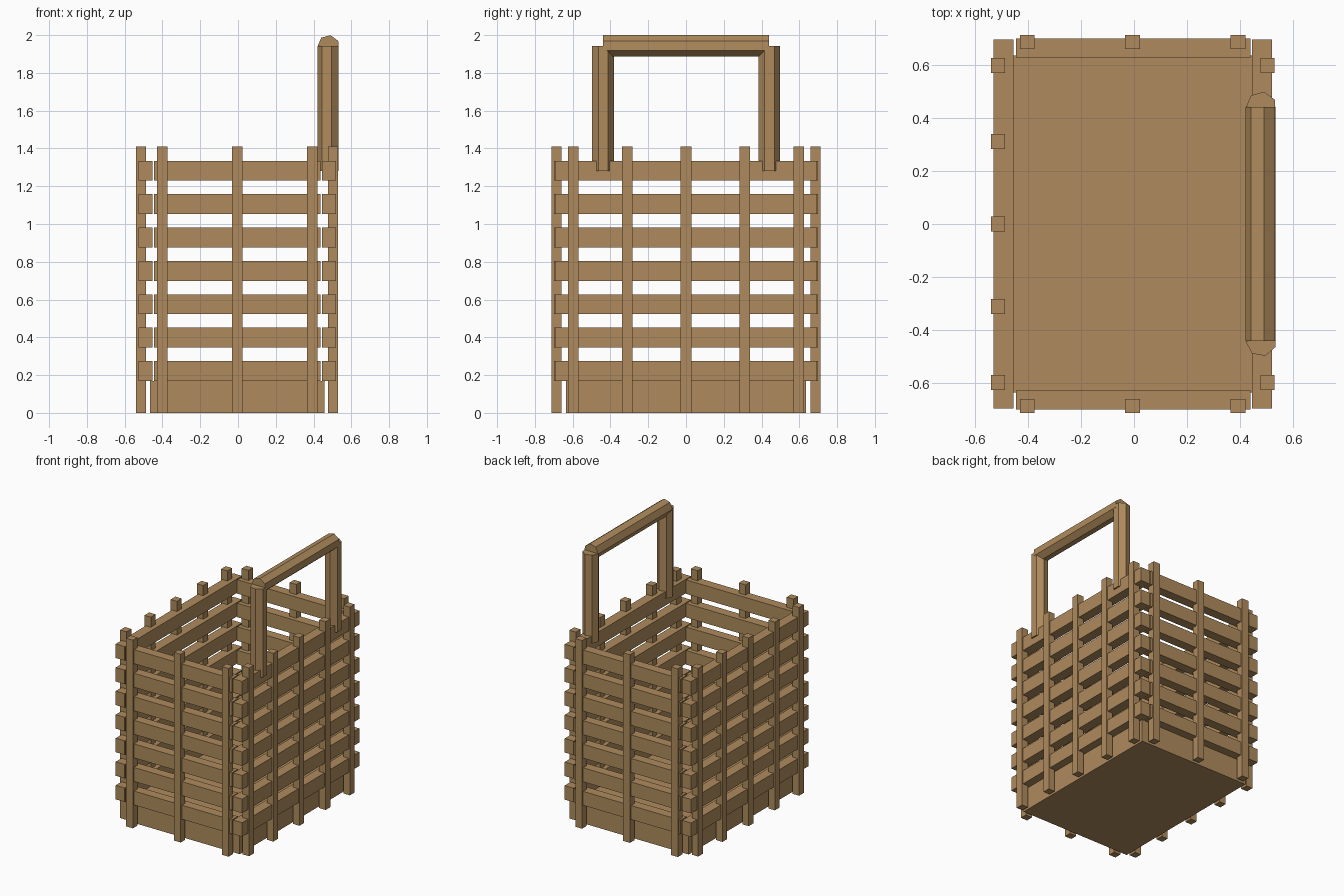
import bpy, math
from mathutils import Vector

if "Cube" in bpy.data.objects:
    bpy.data.objects.remove(bpy.data.objects["Cube"])

wood = bpy.data.materials.new("wood brown")
wood.diffuse_color = (0.43, 0.26, 0.11, 1)
wood.use_nodes = True
wood.node_tree.nodes["Principled BSDF"].inputs["Base Color"].default_value = wood.diffuse_color


def box(name, x0, x1, y0, y1, z0, z1):
    bpy.ops.mesh.primitive_cube_add(size=1, location=((x0 + x1) / 2, (y0 + y1) / 2, (z0 + z1) / 2))
    ob = bpy.context.object
    ob.name = name
    ob.scale = (x1 - x0, y1 - y0, z1 - z0)
    bpy.ops.object.transform_apply(location=False, rotation=False, scale=True)
    ob.data.materials.append(wood)


def bar(name, start, axis_u, axis_v, end, r=0.0585, sides=7, phase=28):
    """Seven-sided bar from start to end, its section drawn in axes u and v."""
    verts = []
    for p in (start, end):
        for i in range(sides):
            a = math.radians(phase + 360 * i / sides)
            verts.append(Vector(p) + r * (math.cos(a) * Vector(axis_u) + math.sin(a) * Vector(axis_v)))
    faces = [(i, (i + 1) % sides, (i + 1) % sides + sides, i + sides) for i in range(sides)]
    faces += [tuple(reversed(range(sides))), tuple(range(sides, 2 * sides))]
    # u x v pointing against the bar's direction means the winding must flip
    if Vector(axis_u).cross(Vector(axis_v)).dot(Vector(end) - Vector(start)) < 0:
        faces = [tuple(reversed(f)) for f in faces]
    me = bpy.data.meshes.new(name)
    me.from_pydata(verts, [], faces)
    me.materials.append(wood)
    bpy.context.collection.objects.link(bpy.data.objects.new(name, me))


# solid base
box("base", -0.467, 0.459, -0.635, 0.635, 0, 0.17)

# seven rows of horizontal slats on all four sides
for i in range(7):
    z0 = 0.17 + 0.1765 * i
    z1 = z0 + 0.105
    box("front_slat", -0.445, 0.438, -0.698, -0.626, z0, z1)
    box("back_slat", -0.445, 0.438, 0.626, 0.698, z0, z1)
    box("left_slat", -0.528, -0.453, -0.694, 0.694, z0, z1)
    box("right_slat", 0.445, 0.52, -0.694, 0.694, z0, z1)

# upright posts
h, w = 1.41, 0.028
for x in (-0.402, -0.005, 0.392):
    box("front_post", x - w, x + w, -0.711, -0.658, 0, h)
    box("back_post", x - w, x + w, 0.658, 0.711, 0, h)
for y in (-0.597, -0.31, 0, 0.31, 0.597):
    box("left_post", -0.539, -0.486, y - w, y + w, 0, h)
    box("right_post", 0.476, 0.529, y - w, y + w, 0, h)

# push handle: two uprights and a cross bar
X, Y, Z = (1, 0, 0), (0, 1, 0), (0, 0, 1)
for y in (-0.44, 0.44):
    bar("handle_upright", (0.479, y, 1.28), X, Y, (0.479, y, 1.942))
bar("handle_bar", (0.479, -0.44, 1.942), X, Z, (0.479, 0.44, 1.942))
